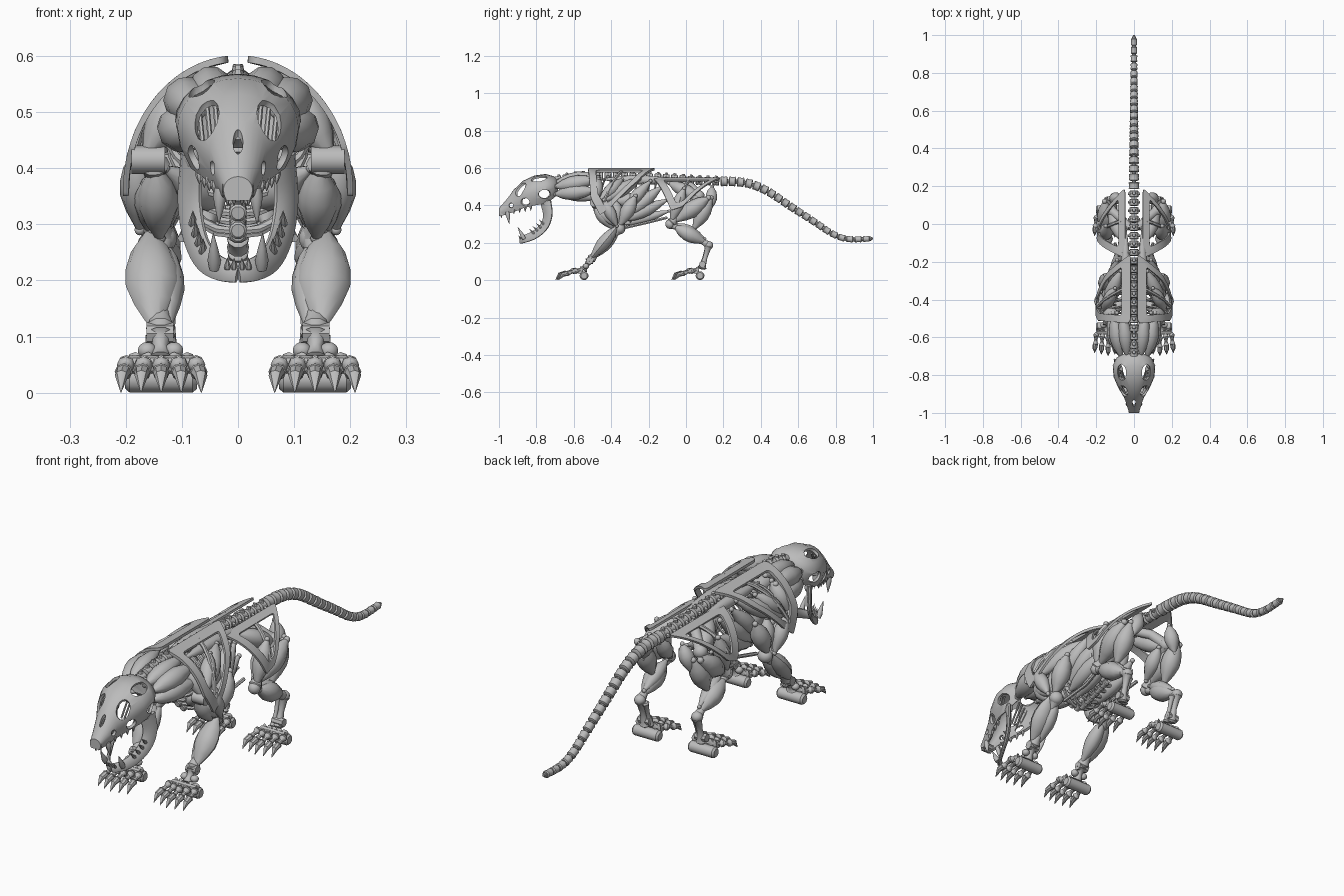
import bpy, bmesh, math
from mathutils import Vector, Matrix

cube = bpy.data.objects.get("Cube")
if cube:
    bpy.data.objects.remove(cube, do_unlink=True)

bone = bpy.data.materials.new("plain_grey")
bone.use_nodes = True
GREY = (0.5, 0.5, 0.5, 1)
bone.diffuse_color = GREY
for node in bone.node_tree.nodes:
    if node.type == 'BSDF_PRINCIPLED':
        node.inputs["Base Color"].default_value = GREY

X, Z = Vector((1, 0, 0)), Vector((0, 0, 1))
made = []


def finish(name, bm):
    bmesh.ops.recalc_face_normals(bm, faces=bm.faces[:])
    mesh = bpy.data.meshes.new(name)
    bm.to_mesh(mesh)
    bm.free()
    mesh.materials.append(bone)
    obj = bpy.data.objects.new(name, mesh)
    bpy.context.collection.objects.link(obj)
    made.append(obj)
    return obj


def finish_pair(name, bm):
    other = bm.copy()
    bmesh.ops.scale(other, vec=(-1, 1, 1), verts=other.verts[:])
    finish("left_" + name, bm)
    finish("right_" + name, other)


def chaikin(pts, rounds=2, closed=False):
    pts = [Vector(p) for p in pts]
    for _ in range(rounds):
        out = [] if closed else [pts[0]]
        for i in range(len(pts) if closed else len(pts) - 1):
            a, b = pts[i], pts[(i + 1) % len(pts)]
            out += [a.lerp(b, 0.25), a.lerp(b, 0.75)]
        pts = out if closed else out + [pts[-1]]
    return pts


def along(pts, s):
    """Point at distance s along a path."""
    for a, b in zip(pts, pts[1:]):
        d = (b - a).length
        if s <= d:
            return a.lerp(b, s / d)
        s -= d
    return pts[-1].copy()


def skin(bm, rings, cyclic=False):
    n = len(rings[0])
    pairs = list(zip(rings, rings[1:])) + ([(rings[-1], rings[0])] if cyclic else [])
    for a, b in pairs:
        for i in range(n):
            j = (i + 1) % n
            bm.faces.new((a[i], a[j], b[j], b[i]))


def tube(bm, pts, radii, sides=10, ref=None, flat=(1, 1)):
    pts = [Vector(p) for p in pts]
    if isinstance(radii, float):
        radii = [radii] * len(pts)
    if ref is None:
        ref = X if abs((pts[-1] - pts[0]).normalized().x) < 0.8 else Z
    rings = []
    for i, p in enumerate(pts):
        t = (pts[min(i + 1, len(pts) - 1)] - pts[max(i - 1, 0)]).normalized()
        u = (ref - t * ref.dot(t)).normalized()
        v = t.cross(u)
        angles = [math.tau * k / sides for k in range(sides)]
        rings.append([bm.verts.new(p + (u * math.cos(a) * flat[0] + v * math.sin(a) * flat[1]) * radii[i])
                      for a in angles])
    skin(bm, rings)
    bm.faces.new(rings[0][::-1])
    bm.faces.new(rings[-1])


def shaped(bm, p, q, r, profile, **kw):
    p, q = Vector(p), Vector(q)
    tube(bm, [p.lerp(q, t) for t, _ in profile], [r * f for _, f in profile], **kw)


MUSCLE = [(0, .2), (.05, .33), (.2, .75), (.38, .98), (.55, 1), (.75, .72), (.93, .33), (1, .2)]
BONE = [(0, .7), (.06, 1), (.16, .7), (.5, .5), (.84, .7), (.94, 1), (1, .7)]
BEAD = [(0, .75), (.1, 1), (.5, .9), (.9, 1), (1, .75)]
CLAW = [(0, .8), (.25, 1), (.6, .6), (1, .04)]


def ball(bm, c, r):
    bmesh.ops.create_uvsphere(bm, u_segments=14, v_segments=9, radius=1,
                              matrix=Matrix.Translation(c) @ Matrix.Diagonal((*r, 1)))


def muscles(bm, table):
    for p, q, r in table:
        shaped(bm, p, q, r, MUSCLE)
        for end in (p, q):
            ball(bm, end, (r * .3,) * 3)


# Skull: an open-bottomed lofted shell with cut openings
skull_bm = bmesh.new()
rows = []
for y, w, top, low in [(-1, .026, .385, .342), (-.965, .037, .425, .35), (-.92, .052, .485, .365),
                       (-.87, .082, .532, .385), (-.81, .108, .56, .4), (-.75, .113, .568, .41),
                       (-.705, .09, .555, .44), (-.685, .05, .535, .47)]:
    mid = low + .45 * (top - low)
    row = [(w * .78, low), (w * .94, (low + mid) / 2)]
    for k in range(13):
        a = math.pi * k / 12
        row.append((w * math.cos(a), mid + (top - mid) * math.sin(a)))
    row += [(-w * .94, (low + mid) / 2), (-w * .78, low)]
    rows.append([skull_bm.verts.new((x, y, z)) for x, z in row])
for a, b in zip(rows, rows[1:]):
    for i in range(len(a) - 1):
        skull_bm.faces.new((a[i], a[i + 1], b[i + 1], b[i]))
skull_bm.faces.new(rows[0])
skull_bm.faces.new(rows[-1])
skull = finish("skull", skull_bm)

cut_bm = bmesh.new()
ball(cut_bm, (0, -.95, .45), (.009, .022, .034))
for s in (1, -1):
    for (x, y, z), r in [((.056, -.885, .488), (.024, .038, .045)), ((.064, -.785, .54), (.026, .045, .034)),
                         ((.105, -.755, .46), (.03, .034, .024)), ((.08, -.86, .418), (.022, .025, .023)),
                         ((.043, -.935, .4), (.015, .012, .013))]:
        ball(cut_bm, (s * x, y, z), r)
cutter = finish("skull_cutter", cut_bm)
made.remove(cutter)
cutter.hide_render = True
shell = skull.modifiers.new("shell", 'SOLIDIFY')
shell.thickness, shell.offset = .011, -1
holes = skull.modifiers.new("holes", 'BOOLEAN')
holes.operation, holes.solver, holes.object = 'DIFFERENCE', 'EXACT', cutter
bpy.context.view_layer.update()
solid = bpy.data.meshes.new_from_object(skull.evaluated_get(bpy.context.evaluated_depsgraph_get()))
skull.modifiers.clear()
skull.data = solid
bpy.data.objects.remove(cutter, do_unlink=True)

# Blunt nose and slanted bars inside each eye opening
nose = bmesh.new()
tube(nose, [(-.028, -.984, .362), (.028, -.984, .362)], .014, sides=8)
finish("nose", nose)
bars = bmesh.new()
for k in range(4):
    x = .034 + .014 * k
    tube(bars, [(x + .008, -.82, .525 - .007 * k), (x, -.865, .435)], .0045, sides=6)
finish_pair("eye_bars", bars)

# Lower jaw halves and teeth
jaw = bmesh.new()
path = chaikin([(.08, -.75, .42), (.088, -.735, .35), (.08, -.755, .285), (.062, -.81, .24), (.035, -.865, .22),
                (0, -.885, .213)])
tube(jaw, path, [.036 - .019 * i / len(path) for i in range(len(path))],
     ref=Vector((1, -.8, .3)), flat=(.34, 1))
ball(jaw, (.08, -.745, .415), (.014, .022, .022))
finish_pair("lower_jaw", jaw)
teeth = bmesh.new()
shaped(teeth, (.042, -.865, .22), (.044, -.9, .285), .012, CLAW)
shaped(teeth, (.032, -.955, .365), (.034, -.945, .3), .012, CLAW)
for k in range(4):
    root = along(path, .13 + .025 * k)
    shaped(teeth, root, root + Vector((0, -.032, .03)), .008, CLAW, sides=6)
    x, y, z = .042 + .009 * k, -.92 + .03 * k, .378 + .006 * k
    shaped(teeth, (x, y, z), (x, y, z - .025), .008, CLAW, sides=6)
for x in (.007, .019):
    shaped(teeth, (x, -.99, .355), (x, -.985, .332), .006, CLAW, sides=6)
    shaped(teeth, (x, -.885, .22), (x, -.895, .24), .006, CLAW, sides=6)
finish_pair("teeth", teeth)

# Spine and tail: evenly spaced vertebrae
line = chaikin([(0, -.7, .53), (0, -.6, .555), (0, -.45, .555), (0, -.15, .55), (0, .1, .527), (0, .3, .53),
                (0, .42, .49), (0, .55, .4), (0, .69, .31), (0, .79, .24), (0, .87, .215), (0, .99, .222)])
length = sum((b - a).length for a, b in zip(line, line[1:]))
COUNT = 40
step = length / COUNT
spine, tail = bmesh.new(), bmesh.new()
for k in range(COUNT):
    p, q = along(line, k * step), along(line, (k + .84) * step)
    m = p.lerp(q, .5)
    if m.y < .16:
        shaped(spine, p, q, .024, BEAD)
        tube(spine, [m, m + Vector((0, .004, .03))], [.014, .009], sides=6)
        tube(spine, [m - X * .032, m, m + X * .032], [.007, .014, .007], sides=6)
    else:
        shaped(tail, p, q, .029 - .013 * (m.y - .16) / .84, BEAD)
        tube(tail, [q, along(line, (k + 1.05) * step)], .011, sides=8)
tube(tail, [(0, .975, .221), (0, 1, .224)], [.013, .005], sides=8)
finish("spine", spine)
finish("tail", tail)

# Ribs, belly rail and breastbone, with the chest rising towards the neck
ribs, breast = bmesh.new(), bmesh.new()
for k in range(9):
    y = -.43 + .035 * k
    foot = y - .05 + .36
    low = .275 + .32 * max(0, foot) + .9 * max(0, -foot)
    w = .112 - .004 * k
    arc = [(.012 + w * math.sin(a), y - .05 * a / math.pi, (.54 + low) / 2 + (.54 - low) / 2 * math.cos(a))
           for a in [math.pi * i / 12 for i in range(13)]]
    tube(ribs, arc, .008, sides=6, flat=(1, .7))
    shaped(breast, (0, y - .066, low), (0, y - .034, low + .006), .016, BEAD)
tube(ribs, [(.1, -.35, .275), (.085, -.22, .305), (.1, -.1, .335)], .008, sides=6)
finish_pair("ribs", ribs)
finish("breastbone", breast)


# Curved frames of the shoulder blade and hip, given as angle and depth on an arched shell
def frame(name, corners, rx, rz, base, inner, strut_end):
    bm = bmesh.new()
    dense = []
    for i, c in enumerate(corners):
        dense.append(Vector(c).lerp(Vector(corners[i - 1]), .2))
        dense += [Vector(c), Vector(c).lerp(Vector(corners[(i + 1) % len(corners)]), .2)]
    loop = chaikin(dense, 3, True)
    mid = sum(loop, Vector((0, 0))) / len(loop)

    def place(v, k):
        a = math.radians(v.x)
        return Vector((rx * k * math.cos(a), v.y, base + rz * k * math.sin(a)))
    small = [mid.lerp(v, inner) for v in loop]
    skin(bm, [[bm.verts.new(place(v, k)) for v in pts] for pts, k in
              ((loop, 1), (small, 1), (small, .95), (loop, .95))], True)
    # inner strut
    start = Vector(corners[0]).lerp(Vector(corners[1]), .45)
    tube(bm, [place(start.lerp(Vector(strut_end), t), .96) for t in (.1, .25, .4, .55, .7, .85)], .009, sides=6)
    finish_pair(name, bm)


frame("shoulder_blade", [(85, -.16), (85, -.525), (20, -.51), (-3, -.46), (8, -.4), (45, -.26)],
      .205, .241, .36, .7, (2, -.46))
frame("hip_frame", [(76, .19), (76, -.18), (4, -.08), (10, -.02), (45, .09)], .198, .195, .36, .68, (6, -.05))

# Neck, shoulder and flank muscles
body = bmesh.new()
muscles(body, [
    ((.035, -.7, .52), (.06, -.47, .565), .038), ((.07, -.7, .5), (.11, -.47, .54), .042),
    ((.07, -.7, .46), (.13, -.48, .48), .042), ((.03, -.69, .47), (.05, -.46, .44), .036),
    ((.09, -.47, .55), (.165, -.49, .42), .036), ((.07, -.25, .54), (.16, -.45, .42), .037),
    ((.1, -.34, .54), (.165, -.46, .43), .034), ((.03, -.38, .33), (.13, -.48, .4), .03)])
finish_pair("shoulder_muscles", body)
flank = bmesh.new()
muscles(flank, [
    ((.1, -.31, .35), (.075, -.13, .5), .036), ((.085, -.33, .32), (.075, -.1, .43), .035),
    ((.05, -.33, .3), (.06, -.09, .37), .027), ((.045, -.44, .54), (.045, -.02, .53), .026),
    ((.1, -.4, .42), (.09, -.2, .44), .038), ((.12, -.33, .38), (.09, -.19, .53), .034)])
finish_pair("flank_muscles", flank)


# Paw: heel roll, five jointed toes and claws
def paw(bm, x, y):
    tube(bm, [(x + d, y, .024) for d in (-.064, -.056, .056, .064)], [.017, .024, .024, .017], sides=12)
    tube(bm, [(x + d, y - .025, .05) for d in (-.058, .058)], .016, sides=8)
    for k in range(-2, 3):
        d = .032 * k
        reach = -.008 * abs(k)
        a = (x + d * .7, y - .01, .056)
        b = (x + d * .98, y - .06 - reach, .05)
        c = (x + d * 1.05, y - .105 - reach, .036)
        shaped(bm, a, b, .017, BONE, sides=8)
        shaped(bm, b, c, .016, BONE, sides=8)
        ball(bm, b, (.015, .016, .014))
        tube(bm, [c, (x + d * 1.1, y - .13 - reach, .03), (x + d * 1.12, y - .153 - reach, .001)],
             [.014, .012, .001], sides=8)


# Forelegs
fore = bmesh.new()
elbow, wrist, shoulder = (.14, -.355, .275), (.138, -.515, .105), (.15, -.49, .415)
tube(fore, [(.13, -.49, .415), (.19, -.49, .415)], .025)
shaped(fore, shoulder, elbow, .028, BONE)
shaped(fore, elbow, wrist, .026, BONE)
ball(fore, elbow, (.032, .03, .03))
muscles(fore, [
    ((.182, -.44, .43), (.175, -.37, .29), .032), ((.15, -.27, .45), (.15, -.355, .29), .04),
    ((.13, -.38, .43), (.135, -.36, .28), .038), ((.145, -.49, .4), (.14, -.39, .275), .036),
    ((.13, -.36, .265), (.125, -.5, .115), .032), ((.15, -.48, .39), (.16, -.37, .29), .03)])
shaped(fore, (.157, -.37, .285), (.148, -.51, .115), .04, MUSCLE, flat=(1.2, .9))
tube(fore, [(.115, -.515, .105), (.163, -.515, .105)], .02, sides=8)
shaped(fore, wrist, (.138, -.55, .055), .026, BONE)
for dx in (-.024, .024):
    ball(fore, (.138 + dx, -.535, .075), (.017, .017, .015))
paw(fore, .137, -.545)
finish_pair("foreleg", fore)

# Hind legs
hind = bmesh.new()
hip, knee, ankle = (.12, .07, .45), (.14, -.085, .3), (.14, .122, .187)
tube(hind, [(.02, -.02, .52), (.07, .03, .5), hip], [.02, .022, .025])
shaped(hind, hip, knee, .028, BONE)
shaped(hind, knee, ankle, .02, BONE)
ball(hind, hip, (.03, .03, .03))
ball(hind, knee, (.026, .026, .026))
ball(hind, ankle, (.024, .024, .022))
muscles(hind, [
    ((.06, -.09, .52), (.13, .09, .43), .038), ((.15, -.01, .49), (.145, -.08, .31), .036),
    ((.155, .12, .44), (.14, -.06, .315), .046), ((.13, .135, .44), (.135, .04, .27), .042),
    ((.09, .06, .43), (.11, -.05, .32), .034), ((.145, -.06, .285), (.14, .105, .2), .042),
    ((.13, -.05, .3), (.135, .1, .22), .03), ((.08, .14, .5), (.12, .13, .38), .032)])
shaped(hind, ankle, (.138, .085, .06), .024, BONE)
shaped(hind, (.12, .115, .18), (.12, .075, .06), .016, BONE)
tube(hind, [(.112, .088, .085), (.165, .088, .085)], .018, sides=8)
paw(hind, .137, .075)
finish_pair("hind_leg", hind)

# Smooth shading with sharp edges kept
bpy.ops.object.select_all(action='DESELECT')
for obj in made:
    obj.select_set(True)
bpy.context.view_layer.objects.active = made[0]
bpy.ops.object.shade_smooth_by_angle(angle=math.radians(40))
